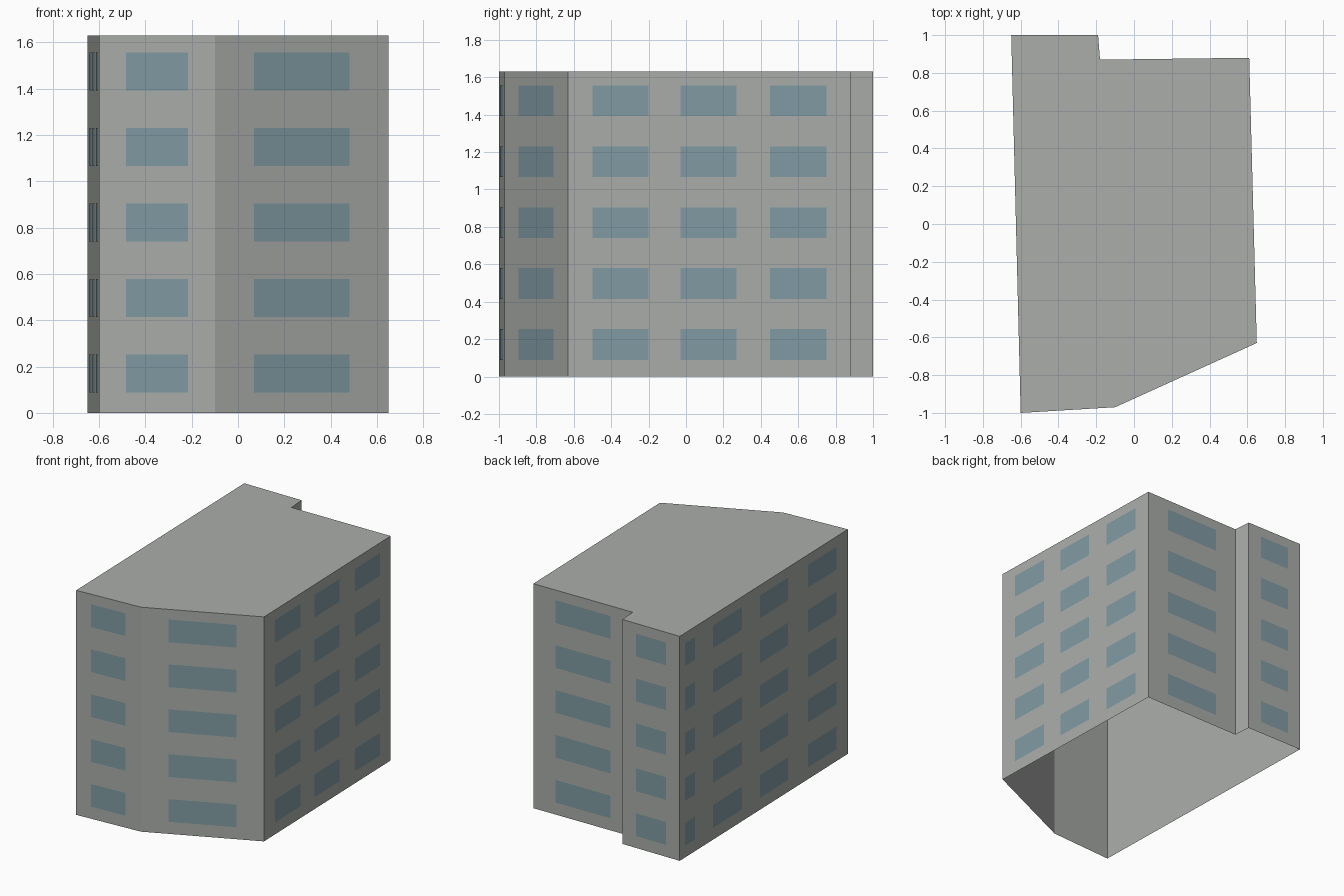
import bpy
import bmesh
from mathutils import Vector

cube = bpy.data.objects.get("Cube")
if cube:
    bpy.data.objects.remove(cube, do_unlink=True)

HEIGHT = 1.63
FLOORS = 5
STOREY = 0.326
SILL = 0.088
WINDOW_HEIGHT = 0.165
OFFSET = 0.002


def make_material(name, rgb):
    mat = bpy.data.materials.new(name)
    mat.use_nodes = True
    color = (*rgb, 1.0)
    mat.diffuse_color = color
    mat.node_tree.nodes["Principled BSDF"].inputs["Base Color"].default_value = color
    return mat


def make_object(name, bm, mat):
    mesh = bpy.data.meshes.new(name)
    bm.to_mesh(mesh)
    bm.free()
    mesh.materials.append(mat)
    obj = bpy.data.objects.new(name, mesh)
    bpy.context.collection.objects.link(obj)
    return obj


concrete = make_material("concrete grey", (0.40, 0.42, 0.40))
glass = make_material("window blue grey", (0.22, 0.33, 0.365))

# Footprint, counter-clockwise from the front corner; each wall starts at its
# corner and lists its window columns as fractions along the wall
walls = [
    ("front_wall", (-0.60, -1.0), [(0.234, 0.766)]),
    ("slanted_front_wall", (-0.10, -0.97), [(0.225, 0.775)]),
    ("left_wall", (0.65, -0.63), [(0.086, 0.285), (0.397, 0.596), (0.715, 0.914)]),
    ("back_wall", (0.61, 0.88), [(0.223, 0.777)]),
    ("step_wall", (-0.18, 0.87), []),
    ("back_bay_wall", (-0.19, 1.0), [(0.24, 0.765)]),
    ("right_wall", (-0.65, 1.0),
     [(0.03, 0.09), (0.197, 0.37), (0.476, 0.643), (0.762, 0.93)]),
]
corners = [Vector((*corner, 0)) for _, corner, _ in walls]

# Building shell: walls and flat roof, open underneath
bm = bmesh.new()
bottom = [bm.verts.new(c) for c in corners]
top = [bm.verts.new(c + Vector((0, 0, HEIGHT))) for c in corners]
for i in range(len(corners)):
    j = (i + 1) % len(corners)
    bm.faces.new((bottom[i], bottom[j], top[j], top[i]))
bm.faces.new(top)
make_object("building_shell", bm, concrete)

# Window panes, one set of thin plates for each wall
for i, (name, _, columns) in enumerate(walls):
    if not columns:
        continue
    start, end = corners[i], corners[(i + 1) % len(corners)]
    along = end - start
    outward = Vector((along.y, -along.x, 0)).normalized() * OFFSET
    bm = bmesh.new()
    for a, b in columns:
        for floor in range(FLOORS):
            low = SILL + floor * STOREY
            high = low + WINDOW_HEIGHT
            quad = [(a, low), (b, low), (b, high), (a, high)]
            bm.faces.new([bm.verts.new(start + along * t + outward + Vector((0, 0, z)))
                          for t, z in quad])
    make_object(name.replace("wall", "windows"), bm, glass)
